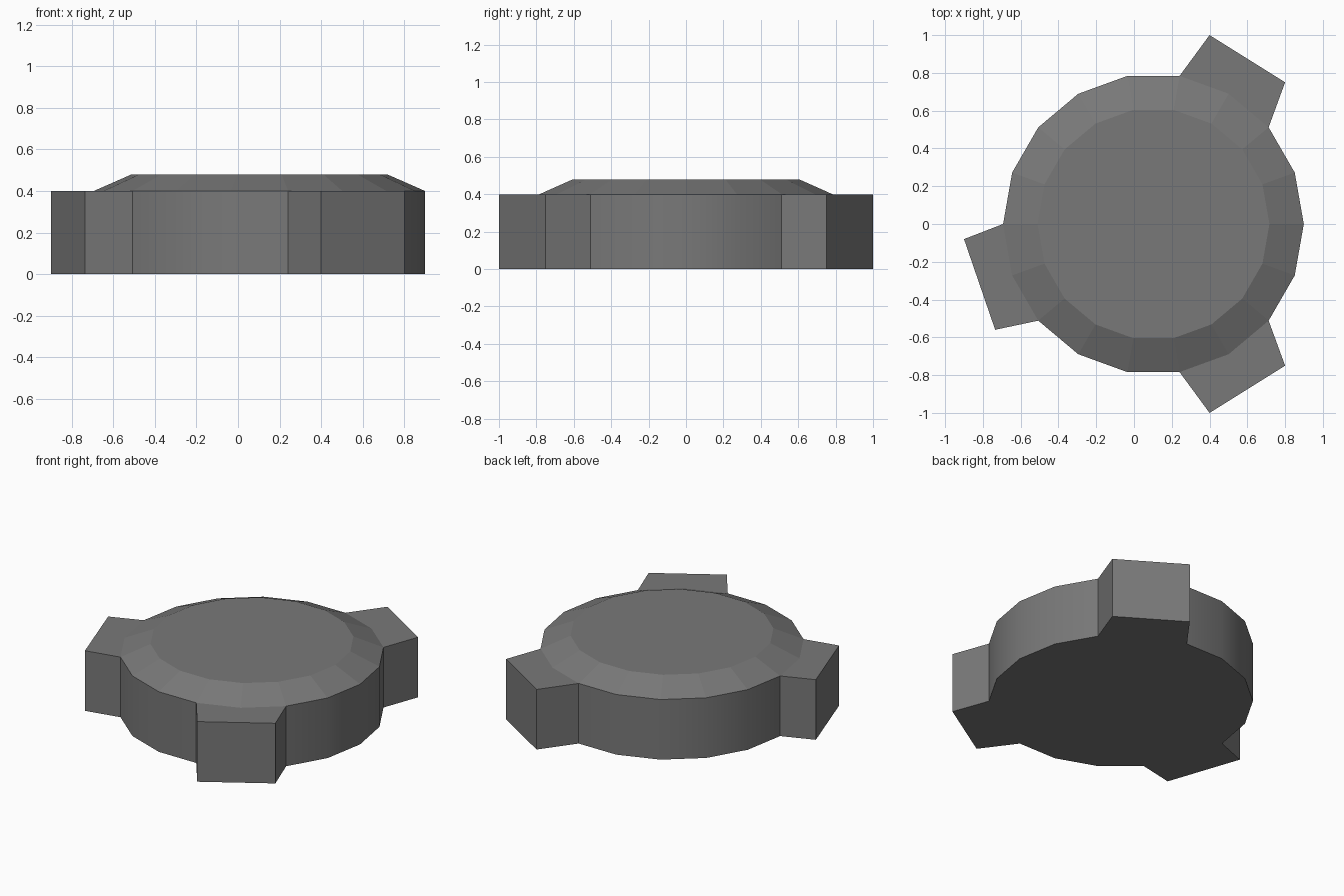
import bpy, bmesh
from math import sin, cos, radians

if "Cube" in bpy.data.objects:
    bpy.data.objects.remove(bpy.data.objects["Cube"])

CX, SIDES = 0.103, 18
RIM_R, TOP_R = 0.796, 0.614
RIM_Z, TOP_Z = 0.40, 0.48

# first rim index of each lug (each spans two rim sides) -> its two outer corners
LUGS = {
    2: [(0.80, 0.75), (0.40, 1.00)],
    9: [(-0.90, -0.08), (-0.735, -0.56)],
    14: [(0.40, -1.00), (0.80, -0.75)],
}


def ring(bm, radius, z):
    step = radians(360 / SIDES)
    return [bm.verts.new((CX + radius * cos(i * step), radius * sin(i * step), z))
            for i in range(SIDES)]


bm = bmesh.new()
rim = ring(bm, RIM_R, RIM_Z)
top = ring(bm, TOP_R, TOP_Z)

# raised flat top and sloping bevel
bm.faces.new(top)
for i in range(SIDES):
    j = (i + 1) % SIDES
    bm.faces.new((rim[i], rim[j], top[j], top[i]))

# flat lug tops, gathering the full outline on the way round
outline = []
i = 0
while i < SIDES:
    outline.append(rim[i])
    if i in LUGS:
        corners = [bm.verts.new((x, y, RIM_Z)) for x, y in LUGS[i]]
        bm.faces.new([rim[i]] + corners + [rim[i + 2], rim[i + 1]])
        outline += corners
        i += 2
    else:
        i += 1

# walls down to the ground and the flat underside
base = [bm.verts.new((v.co.x, v.co.y, 0)) for v in outline]
n = len(base)
for i in range(n):
    j = (i + 1) % n
    wall = bm.faces.new((base[i], base[j], outline[j], outline[i]))
    wall.smooth = True
bm.faces.new(base[::-1])

# soft round walls, crisp lug corners
bmesh.ops.recalc_face_normals(bm, faces=bm.faces[:])
for e in bm.edges:
    e.smooth = e.calc_face_angle(0) < radians(30)

mesh = bpy.data.meshes.new("lugged_cap")
bm.to_mesh(mesh)
bm.free()

# dark grey finish
dark = bpy.data.materials.new("dark_grey")
dark.diffuse_color = (0.19, 0.19, 0.19, 1)
dark.use_nodes = True
dark.node_tree.nodes["Principled BSDF"].inputs["Base Color"].default_value = dark.diffuse_color
mesh.materials.append(dark)
bpy.context.collection.objects.link(bpy.data.objects.new("lugged_cap", mesh))
